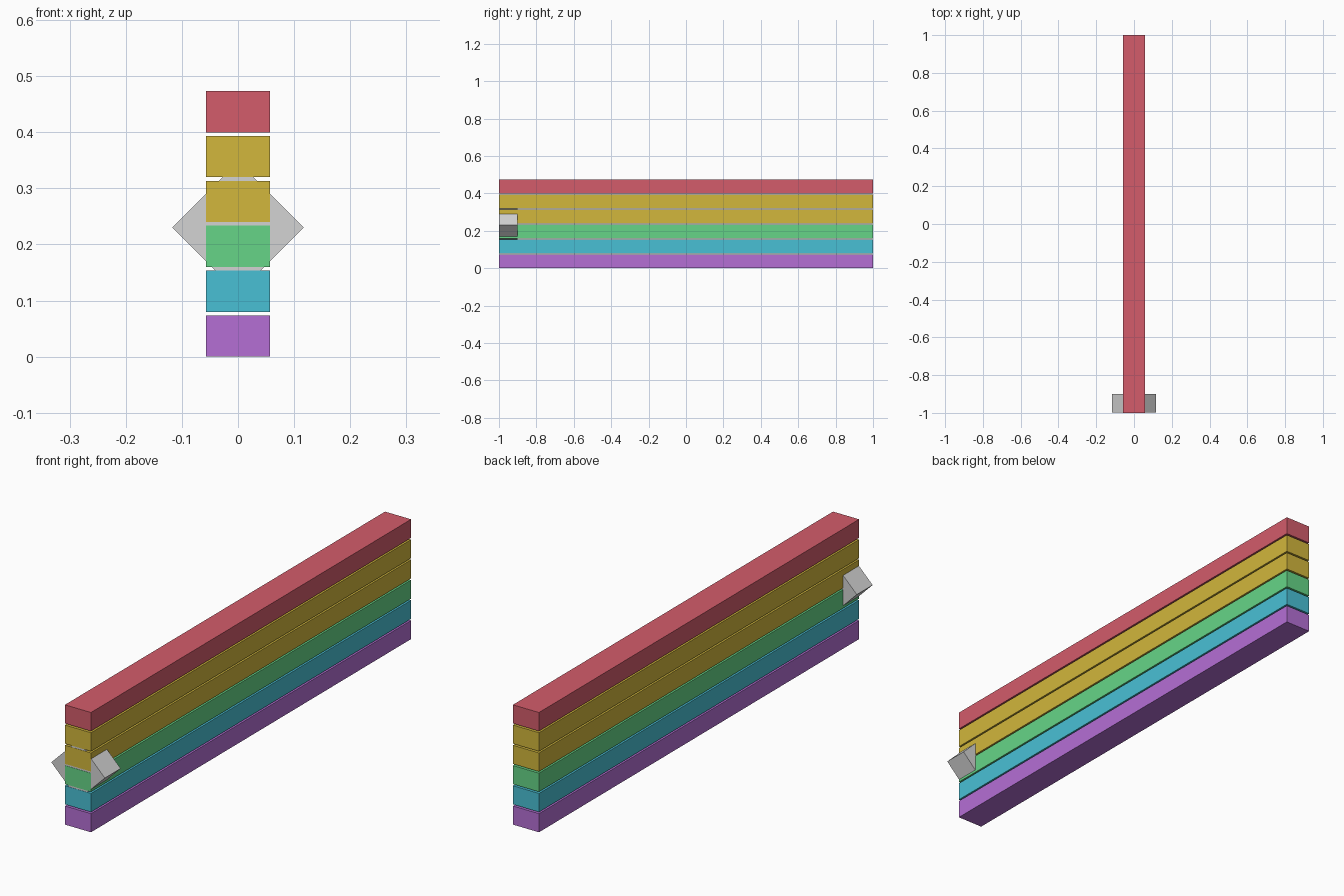
import bpy
import math
from mathutils import Matrix

default = bpy.data.objects.get("Cube")
if default:
    bpy.data.objects.remove(default, do_unlink=True)


def material(name, r, g, b):
    """Flat material from 0-255 display values, stored as linear."""
    def lin(c):
        c /= 255
        return c / 12.92 if c <= 0.04045 else ((c + 0.055) / 1.055) ** 2.4
    colour = (lin(r), lin(g), lin(b), 1)
    mat = bpy.data.materials.new(name)
    mat.use_nodes = True
    mat.diffuse_color = colour
    mat.node_tree.nodes["Principled BSDF"].inputs["Base Color"].default_value = colour
    return mat


def box(name, size, centre, mat, tilt=0):
    """Box with its tilt (about the y axis) applied to the mesh."""
    bpy.ops.mesh.primitive_cube_add(size=1, location=centre)
    obj = bpy.context.object
    obj.name = name
    obj.data.transform(Matrix.Rotation(tilt, 4, "Y") @ Matrix.Diagonal((*size, 1)))
    obj.data.materials.append(mat)
    return obj


purple = material("purple", 181, 111, 213)
cyan = material("cyan", 73, 192, 213)
green = material("green", 102, 213, 135)
yellow = material("yellow", 210, 183, 60)
red = material("red", 211, 92, 107)
grey = material("light grey", 212, 212, 212)

# Stack of long bars with narrow gaps, bottom to top
bars = [("bottom_bar", purple), ("second_bar", cyan), ("third_bar", green),
        ("fourth_bar", yellow), ("fifth_bar", yellow), ("top_bar", red)]
height, pitch = 0.0735, 0.08
for i, (name, mat) in enumerate(bars):
    box(name, (0.114, 2, height), (0, 0, i * pitch + height / 2), mat)

# Square block on its corner, crossing the stack just behind the front face
side = 0.117 * math.sqrt(2)
box("diamond_block", (side, 0.099, side), (0, -0.9495, 0.23), grey, math.pi / 4)
